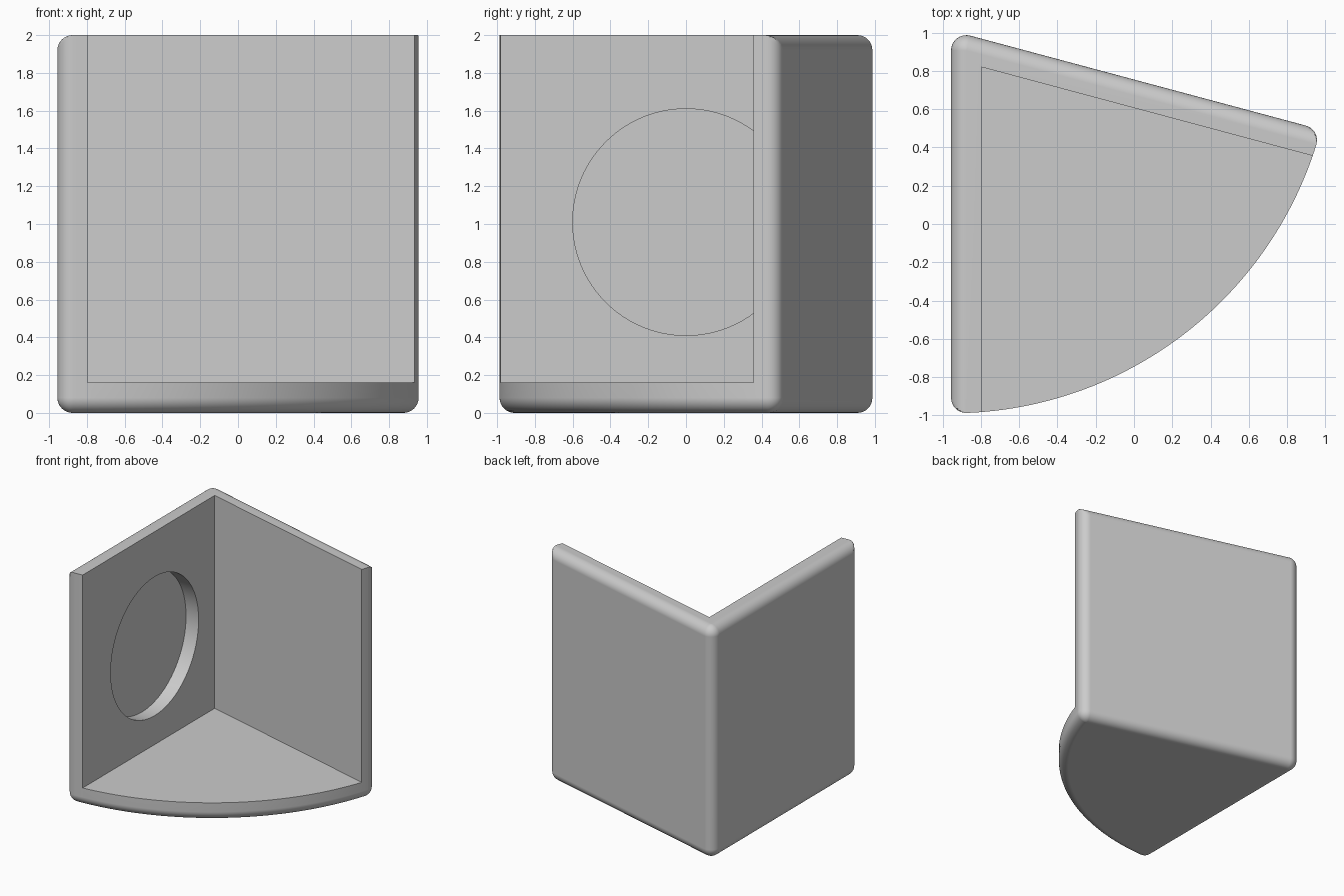
import bpy, bmesh
from math import radians, asin, cos, sin, tan, pi
from mathutils import Matrix, Vector

cube = bpy.data.objects.get("Cube")
if cube:
    bpy.data.objects.remove(cube)

APEX = Vector((-0.956, 1.011))   # sharp rear corner, centre of the curved front
RADIUS, HEIGHT, ROUND = 2.0, 2.0, 0.08
SLOPE = radians(15)              # the back wall falls away by this angle
ARC_STEPS, ROUND_STEPS = 64, 8

grey = bpy.data.materials.new("light grey")
grey.use_nodes = True
colour = (0.6, 0.6, 0.6, 1)
grey.diffuse_color = colour
grey.node_tree.nodes["Principled BSDF"].inputs["Base Color"].default_value = colour


def finish(bm, name):
    bmesh.ops.remove_doubles(bm, verts=bm.verts, dist=1e-5)
    bmesh.ops.recalc_face_normals(bm, faces=bm.faces)
    mesh = bpy.data.meshes.new(name)
    bm.to_mesh(mesh)
    bm.free()
    mesh.materials.append(grey)
    obj = bpy.data.objects.new(name, mesh)
    bpy.context.collection.objects.link(obj)
    return obj


def loft(name, layers):
    """Closed solid through (height, outline) layers of equal point count."""
    bm = bmesh.new()
    rings = [[bm.verts.new((p[0], p[1], z)) for p in outline] for z, outline in layers]
    for low, high in zip(rings, rings[1:]):
        for i in range(len(low)):
            bm.faces.new((low[i - 1], low[i], high[i], high[i - 1]))
    bm.faces.new(rings[0][::-1])
    bm.faces.new(rings[-1])
    return finish(bm, name)


def unit(angle):
    return Vector((cos(angle), sin(angle)))


def steps(start, end, count):
    return [start + (end - start) * i / count for i in range(count + 1)]


# Core outline of the wedge: (core point, outward direction, is rear corner)
core_radius = RADIUS - ROUND
inset = asin(ROUND / core_radius)
arc_start, arc_end = inset - pi / 2, -SLOPE - inset
back_dir, side_dir = pi / 2 - SLOPE, pi
walls = (unit(back_dir), unit(side_dir))
rear = APEX + Vector((ROUND, -ROUND * tan(SLOPE) - ROUND / cos(SLOPE)))
front_end = APEX + core_radius * unit(arc_start)
right_end = APEX + core_radius * unit(arc_end)

core = [(APEX + core_radius * unit(a), unit(a), False)
        for a in steps(arc_start, arc_end, ARC_STEPS)[1:-1]]
for centre, start, end in ((right_end, arc_end, back_dir),
                           (rear, back_dir, side_dir),
                           (front_end, side_dir, arc_start + 2 * pi)):
    core += [(centre, unit(a), centre is rear) for a in steps(start, end, ROUND_STEPS)]


def top_point(centre, out, is_rear, reach):
    """Pull only the two wall sides inwards; the curved front stays upright."""
    if is_rear:
        return centre + reach * out
    point = centre + ROUND * out
    for wall in walls:
        point -= max(0, ROUND * out.dot(wall) - reach) * wall
    return point


# Body: bottom rim rounded all round, top rounded along the outer walls
layers = []
for t in steps(0, pi / 2, ROUND_STEPS):
    layers.append((ROUND * (1 - cos(t)), [c + ROUND * sin(t) * n for c, n, r in core]))
for t in steps(pi / 2, 0, ROUND_STEPS):
    layers.append((HEIGHT - ROUND * (1 - cos(t)),
                   [top_point(c, n, r, ROUND * sin(t)) for c, n, r in core]))
body = loft("corner_holder", layers)

# Open space between the two walls and above the floor
ix, iy, far = -0.797, 0.82, 3
opening = [(ix, iy), (ix, -far), (far, -far), (far, iy - (far - ix) * tan(SLOPE))]
cavity = loft("cavity_cutter", [(0.16, opening), (far, opening)])

# Shallow round recess in the side wall
bm = bmesh.new()
bmesh.ops.create_cone(bm, cap_ends=True, segments=96, radius1=0.6, radius2=0.6, depth=0.24,
                      matrix=Matrix.Translation((ix, 0, 1.01)) @ Matrix.Rotation(pi / 2, 4, 'Y'))
recess = finish(bm, "recess_cutter")

bpy.ops.object.select_all(action='DESELECT')
bpy.context.view_layer.objects.active = body
body.select_set(True)
for cutter in (cavity, recess):
    cutter.hide_render = True
    cut = body.modifiers.new(cutter.name, 'BOOLEAN')
    cut.operation, cut.solver, cut.object = 'DIFFERENCE', 'EXACT', cutter
    bpy.ops.object.modifier_apply(modifier=cut.name)
    bpy.data.objects.remove(cutter)

# Smooth rounds, crisp cut edges, flat walls
bpy.ops.object.shade_smooth_by_angle(angle=radians(30))
normals = body.modifiers.new("even_shading", 'WEIGHTED_NORMAL')
normals.keep_sharp = True
